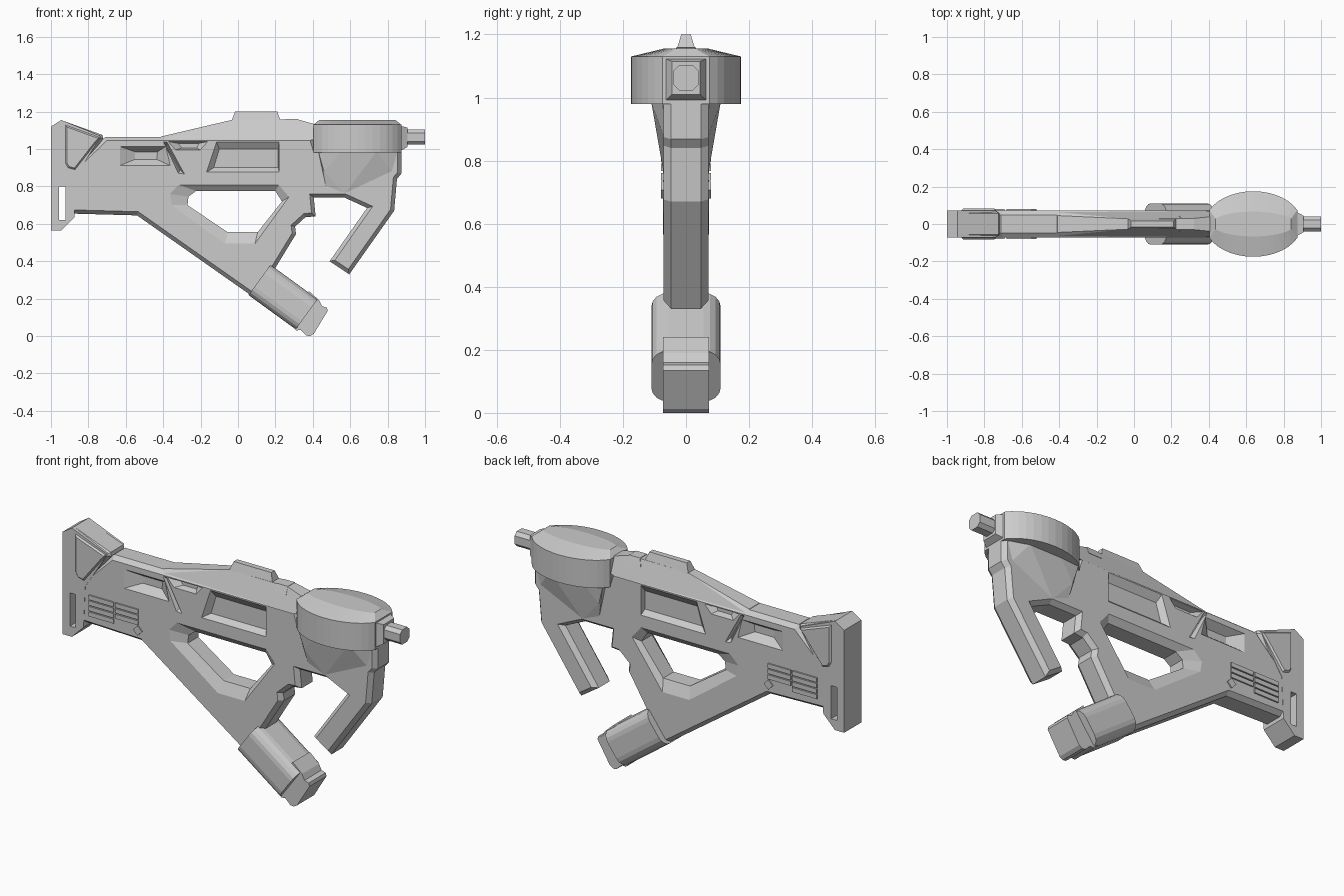
import bpy, bmesh, math
from mathutils import Vector, Matrix

if "Cube" in bpy.data.objects:
    bpy.data.objects.remove(bpy.data.objects["Cube"])


def finish(bm, name):
    bmesh.ops.recalc_face_normals(bm, faces=bm.faces[:])
    me = bpy.data.meshes.new(name)
    bm.to_mesh(me)
    bm.free()
    ob = bpy.data.objects.new(name, me)
    bpy.context.collection.objects.link(ob)
    return ob


def skin(name, rings):
    """Closed solid through rings of 3D points with equal counts."""
    bm = bmesh.new()
    vs = [[bm.verts.new(p) for p in r] for r in rings]
    n = len(vs[0])
    for a, b in zip(vs, vs[1:]):
        for i in range(n):
            bm.faces.new((a[i], a[(i + 1) % n], b[(i + 1) % n], b[i]))
    bm.faces.new(vs[0])
    bm.faces.new(vs[-1])
    return finish(bm, name)


def at_y(pts, y):
    return [(x, y, z) for x, z in pts]


def plate(name, pts, half, edge=None, inset=0.02):
    """Side profile extruded in y, with chamfered rims if edge is given."""
    e = edge or half
    ob = skin(name, [at_y(pts, -e), at_y(pts, e)])
    if edge:
        bm = bmesh.new()
        bm.from_mesh(ob.data)
        caps = [f for f in bm.faces if abs(f.normal.y) > 0.9 and abs(f.calc_center_median().y) > e * 0.9]
        bmesh.ops.inset_individual(bm, faces=caps, thickness=inset, use_even_offset=True)
        for f in caps:
            for v in f.verts:
                v.co.y = math.copysign(half, v.co.y)
        bmesh.ops.recalc_face_normals(bm, faces=bm.faces[:])
        bm.to_mesh(ob.data)
        bm.free()
    return ob


def hull(name, pts):
    """Convex solid around points mirrored in y."""
    bm = bmesh.new()
    for x, y, z in pts:
        bm.verts.new((x, y, z))
        bm.verts.new((x, -y, z))
    res = bmesh.ops.convex_hull(bm, input=bm.verts[:])
    bmesh.ops.delete(bm, geom=[g for g in res["geom_interior"] if isinstance(g, bmesh.types.BMVert)], context='VERTS')
    bmesh.ops.dissolve_limit(bm, angle_limit=0.02, verts=bm.verts[:], edges=bm.edges[:])
    return finish(bm, name)


def box(name, x0, x1, y, z0, z1):
    return plate(name, [(x0, z0), (x1, z0), (x1, z1), (x0, z1)], y)


def cut(ob, cutter):
    cutter.hide_render = True
    m = ob.modifiers.new("cut", 'BOOLEAN')
    m.operation = 'DIFFERENCE'
    m.solver = 'EXACT'
    m.object = cutter
    bpy.context.view_layer.objects.active = ob
    bpy.ops.object.modifier_apply(modifier=m.name)
    bpy.data.objects.remove(cutter, do_unlink=True)


def pocket(ob, outer, inner, floor):
    for s in (-1, 1):
        cut(ob, skin("pocket_cutter", [at_y(inner, s * floor), at_y(outer, s * 0.0735), at_y(outer, s * 0.12)]))


# receiver, rear handle and foregrip in one chamfered plate
body = plate("body", [
    (-.90, .655), (-.54, .645), (.08, .21), (.20, .365), (.31, .545), (.305, .585),
    (.36, .635), (.415, .64), (.405, .74), (.57, .74), (.69, .685), (.49, .40),
    (.595, .33), (.835, .67), (.85, .84), (.873, .868), (.873, 1.0), (.42, 1.0),
    (.40, 1.065), (-.71, 1.065), (-.90, .88)], .072, .047)

# trigger opening with sloped rim
inner = [(-.27, .70), (-.265, .745), (-.225, .775), (.20, .775), (.235, .72), (.105, .555), (-.055, .555)]
outer = [(-.36, .70), (-.37, .76), (-.32, .81), (.22, .81), (.275, .745), (.09, .49), (-.07, .49)]
cut(body, skin("opening_cutter", [at_y(p, y) for p, y in (
    (outer, -.12), (outer, -.0735), (inner, -.045), (inner, .045), (outer, .0735), (outer, .12))]))

# side recesses
pocket(body, [(-.17, .875), (-.115, 1.04), (.22, 1.04), (.22, .875)],
       [(-.13, .90), (-.10, 1.0), (.215, 1.0), (.215, .90)], .045)
pocket(body, [(-.635, .91), (-.635, 1.015), (-.385, 1.015), (-.36, .91)],
       [(-.55, .945), (-.55, .985), (-.43, .985), (-.435, .945)], .03)
pocket(body, [(-.335, .995), (-.375, 1.04), (-.16, 1.04), (-.20, .995)],
       [(-.30, 1.005), (-.32, 1.03), (-.21, 1.03), (-.22, 1.005)], .04)
pocket(body, [(-.40, 1.04), (-.38, 1.04), (-.285, .865), (-.32, .87)],
       [(-.385, 1.02), (-.38, 1.02), (-.305, .885), (-.31, .885)], .05)

# butt with sling slot, and cheek pads
butt = plate("butt", [(-1, .565), (-.945, .565), (-.875, .635), (-.865, .86), (-.74, 1.055),
                      (-.735, 1.07), (-.945, 1.155), (-1, 1.12)], .0735)
cut(butt, box("slot_cutter", -.957, -.922, .2, .62, .80))
plate("cheek_pad", [(-.94, .92), (-.92, .885), (-.865, .87), (-.72, 1.055), (-.725, 1.075), (-.94, 1.153)],
      .082, .055, .025)

# sloping top ridge and sight rail
hull("top_ridge", [(-.42, .065, 1.047), (-.41, .045, 1.067), (-.035, .028, 1.155), (.32, .03, 1.158),
                   (.335, .03, 1.14), (.42, .04, 1.13), (.42, .07, 1.047)])
hull("sight_rail", [(-.035, .03, 1.15), (.228, .03, 1.15), (-.015, .015, 1.2), (.21, .015, 1.2)])
hull("front_sight_block", [(.24, .045, 1.12), (.32, .045, 1.12), (.255, .03, 1.16), (.32, .03, 1.16)])

# raised vent slats and diamond stud
for i in range(4):
    z = .797 - i * .03
    box("vent_slat", -.84, -.692, .08, z, z + .024)
    if i < 3:
        box("vent_slat", -.682, -.545, .08, z, z + .024)
plate("stud", [(-.575, .707), (-.548, .68), (-.521, .707), (-.548, .734)], .079)

# oval drum with shallow domed lid, ends cut flat
half_turn = math.acos(.235 / .26)
arc = [half_turn + (math.pi - 2 * half_turn) * i / 14 for i in range(15)]
oval = [(.26 * math.cos(a), .175 * math.sin(a)) for a in arc]
oval += [(-x, -y) for x, y in oval]
skin("drum", [[(.638 + x * sx, y * sy, z) for x, y in oval]
              for sx, sy, z in ((1, 1, .98), (1, 1, 1.13), (.86, .38, 1.156))])

# flared housing below the drum
hull("housing", [(.43, .10, .985), (.55, .11, .985), (.74, .11, .985), (.85, .073, .985),
                 (.46, .09, .88), (.47, .071, .80), (.57, .071, .76), (.70, .073, .84), (.83, .068, .87)])

# muzzle collar and square barrel
hull("muzzle_collar", [(.86, .07, .985), (.86, .07, 1.125), (.905, .045, 1.01), (.905, .045, 1.115)])
sq = [(.04, .022), (.022, .04), (-.022, .04), (-.04, .022), (-.04, -.022), (-.022, -.04), (.022, -.04), (.04, -.022)]
skin("barrel", [[(x, y, 1.063 + z) for y, z in sq] for x in (.88, 1.0)])

# rounded magazine sleeve, tilted downwards
ring = []
for cy, cz, a0 in ((.055, .045, 0), (-.055, .045, 90), (-.055, -.045, 180), (.055, -.045, 270)):
    for i in range(5):
        a = math.radians(a0 + i * 22.5)
        ring.append((cy + .055 * math.cos(a), cz + .055 * math.sin(a)))
tilt = Matrix.Translation((.115, 0, .30)) @ Matrix.Rotation(math.radians(36), 4, 'Y')
skin("magazine_sleeve", [[tilt @ Vector((x, y, z)) for y, z in ring] for x in (0, .312)])

# stepped magazine end
plate("magazine_end", [(.25, .10), (.31, .03), (.335, .032), (.365, .003), (.385, 0), (.405, .012), (.48, .135),
                       (.475, .152), (.45, .16), (.435, .19), (.38, .24)], .073)
